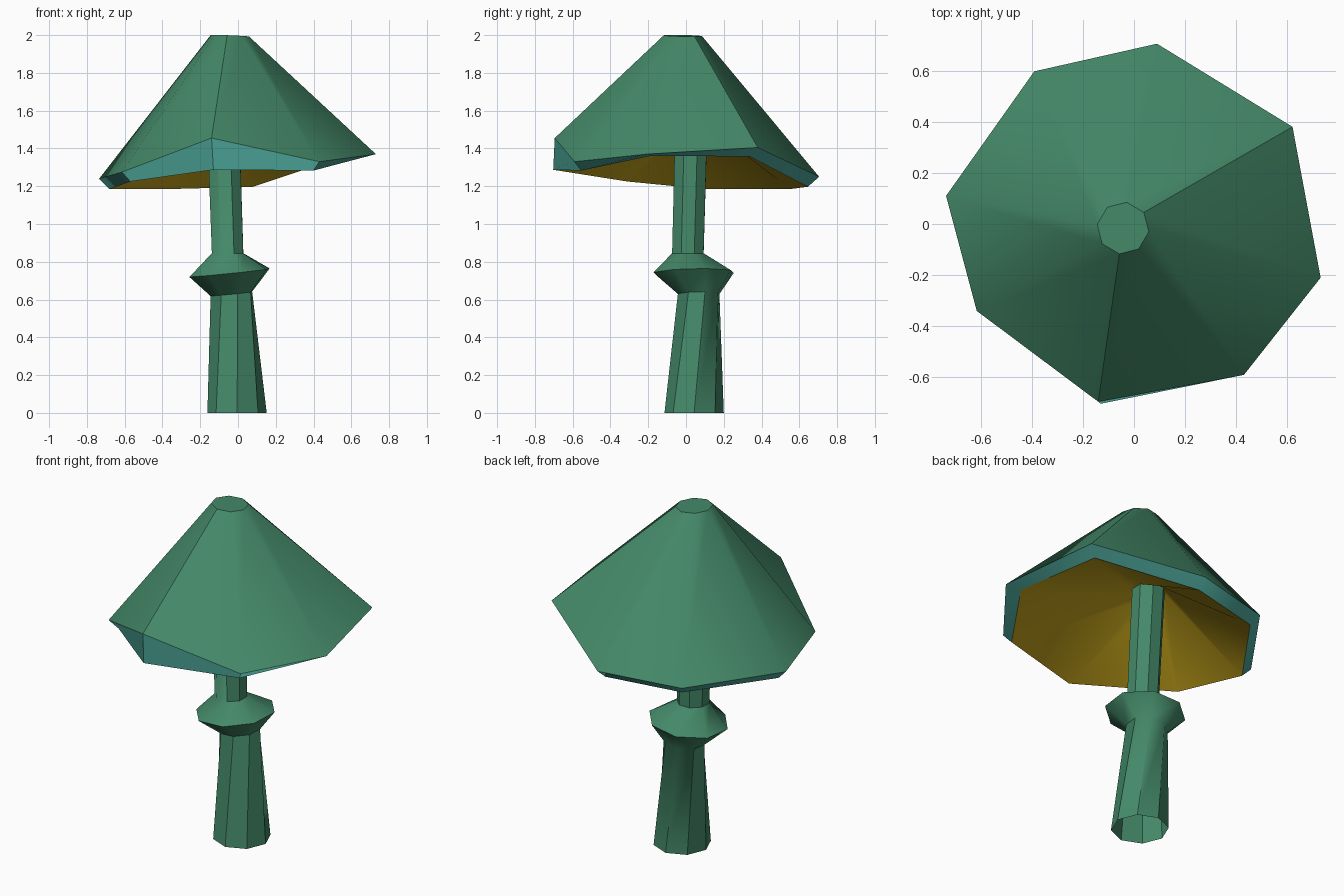
import bpy, math
from mathutils import Vector

if "Cube" in bpy.data.objects:
    bpy.data.objects.remove(bpy.data.objects["Cube"])

SIDES = 8


def material(name, rgb):
    m = bpy.data.materials.new(name)
    m.diffuse_color = (*rgb, 1)
    m.use_nodes = True
    m.node_tree.nodes["Principled BSDF"].inputs["Base Color"].default_value = m.diffuse_color
    return m


green = material("green", (0.058, 0.25, 0.14))
teal = material("teal", (0.085, 0.44, 0.37))
gold = material("gold", (0.6, 0.4, 0.012))


def ring(cx, cy, z, r, start=0, tilt=(0, 0)):
    """Octagon, counter-clockwise from above, optionally tilted."""
    pts = []
    for i in range(SIDES):
        a = math.radians(start) + math.tau * i / SIDES
        x, y = r * math.cos(a), r * math.sin(a)
        pts.append(Vector((cx + x, cy + y, z + tilt[0] * x + tilt[1] * y)))
    return pts


def loft(name, rings, mat, close_top=False):
    """Skin a stack of rings with quads."""
    verts = [v for r in rings for v in r]
    faces = []
    for k in range(len(rings) - 1):
        for i in range(SIDES):
            j = (i + 1) % SIDES
            a, b = k * SIDES, (k + 1) * SIDES
            faces.append((a + i, a + j, b + j, b + i))
    if close_top:
        faces.append(tuple(range(len(verts) - SIDES, len(verts))))
    me = bpy.data.meshes.new(name)
    me.from_pydata(verts, [], faces)
    me.materials.append(mat)
    ob = bpy.data.objects.new(name, me)
    bpy.context.collection.objects.link(ob)
    bpy.ops.object.select_all(action='DESELECT')
    ob.select_set(True)
    bpy.context.view_layer.objects.active = ob
    bpy.ops.object.shade_smooth_by_angle(angle=math.radians(40))
    return ob


# Stem with its flared collar, open at the base
stem_top = ring(-0.078, 0.028, 1.52, 0.092, -23)
loft("stem", [
    ring(-0.005, 0.043, 0, 0.157),
    ring(-0.035, 0.067, 0.63, 0.115, 17, (0.1, 0.02)),
    ring(-0.045, 0.04, 0.742, 0.222, 17, (0.1, 0.02)),
    ring(-0.055, 0.01, 0.845, 0.09, 22),
    stem_top[1:] + stem_top[:1],
], green)

# Irregular cap outlines: outer edge and lower lip
edge = [Vector(p) for p in (
    (0.73, -0.21, 1.37), (0.62, 0.38, 1.405), (0.09, 0.705, 1.25), (-0.39, 0.597, 1.235),
    (-0.735, 0.11, 1.24), (-0.615, -0.34, 1.275), (-0.14, -0.695, 1.455), (0.43, -0.59, 1.33))]
lip = [Vector(p) for p in (
    (0.64, -0.19, 1.36), (0.56, 0.335, 1.358), (0.08, 0.645, 1.197), (-0.36, 0.55, 1.185),
    (-0.68, 0.10, 1.185), (-0.57, -0.31, 1.225), (-0.13, -0.703, 1.287), (0.40, -0.555, 1.283)
)]

# Cap, rim band and underside
crown = ring(-0.043, -0.016, 1.997, 0.102, -8, (-0.04, -0.02))
loft("cap", [edge, crown], green, close_top=True)
loft("cap_rim", [lip, edge], teal)
loft("gills", [stem_top, lip], gold)
